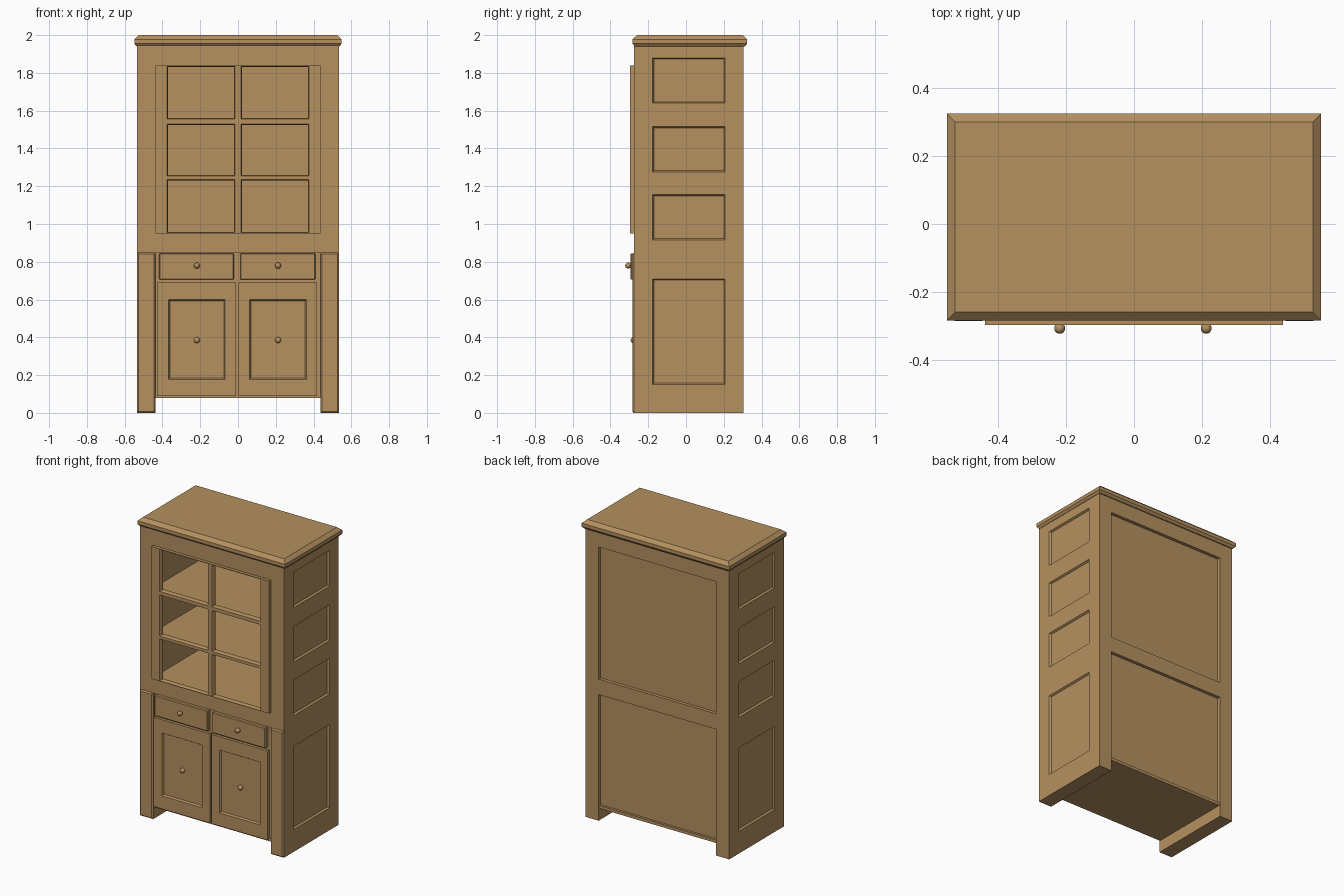
import bpy, bmesh
from mathutils import Matrix

if "Cube" in bpy.data.objects:
    bpy.data.objects.remove(bpy.data.objects["Cube"])

wood = bpy.data.materials.new("tan_wood")
wood.diffuse_color = (0.46, 0.28, 0.115, 1)
wood.use_nodes = True
wood.node_tree.nodes["Principled BSDF"].inputs["Base Color"].default_value = wood.diffuse_color

# (u, v, outward) frames for panelled slabs
FRONT = Matrix(((1, 0, 0), (0, 0, -1), (0, 1, 0)))
RIGHT = Matrix(((0, 0, 1), (1, 0, 0), (0, 1, 0)))
LEFT = Matrix(((0, 0, -1), (1, 0, 0), (0, 1, 0)))


def finish(bm, name):
    bmesh.ops.recalc_face_normals(bm, faces=bm.faces)
    me = bpy.data.meshes.new(name)
    bm.to_mesh(me)
    bm.free()
    me.materials.append(wood)
    ob = bpy.data.objects.new(name, me)
    bpy.context.collection.objects.link(ob)
    return ob


def box(name, x, y, z, bevel=0):
    bm = bmesh.new()
    bmesh.ops.create_cube(bm, size=1)
    for v in bm.verts:
        for i, (a, b) in enumerate((x, y, z)):
            v.co[i] = a if v.co[i] < 0 else b
    if bevel:
        bmesh.ops.bevel(bm, geom=bm.edges[:], offset=bevel, segments=1, affect='EDGES')
    return finish(bm, name)


def panelled(name, us, vs, cells, frame, offset, thick, inset=0.01, depth=0.012, hole=False):
    """Slab whose listed grid cells are recessed panels or open holes with a bevelled rim."""
    bm = bmesh.new()
    grid = [[bm.verts.new((u, v, 0)) for v in vs] for u in us]
    chosen = []
    for i in range(len(us) - 1):
        for j in range(len(vs) - 1):
            f = bm.faces.new((grid[i][j], grid[i + 1][j], grid[i + 1][j + 1], grid[i][j + 1]))
            if (i, j) in cells:
                chosen.append(f)
    bm.normal_update()
    bmesh.ops.inset_individual(bm, faces=chosen, thickness=inset, depth=0)
    for f in chosen:
        for v in f.verts:
            v.co.z = -depth
    if hole:
        bmesh.ops.delete(bm, geom=chosen, context='FACES_ONLY')
    new = bmesh.ops.extrude_face_region(bm, geom=bm.faces[:], use_keep_orig=True)
    for v in new["geom"]:
        if isinstance(v, bmesh.types.BMVert):
            v.co.z = -thick
    bmesh.ops.transform(bm, matrix=Matrix.Translation(offset) @ frame.to_4x4(), verts=bm.verts)
    return finish(bm, name)


def knob(name, x, y, z, r=0.016):
    bm = bmesh.new()
    bmesh.ops.create_uvsphere(bm, u_segments=20, v_segments=12, radius=r)
    bmesh.ops.translate(bm, vec=(x, y, z), verts=bm.verts)
    for f in bm.faces:
        f.smooth = True
    finish(bm, name)


# Side walls with four recessed panels, running down to form the feet
side_z = [0, .15, .71, .915, 1.155, 1.275, 1.515, 1.64, 1.88, 1.945]
for name, frame, x in (("right_side", RIGHT, .535), ("left_side", LEFT, -.535)):
    panelled(name, [-.275, -.177, .207, .305], side_z, [(1, j) for j in (1, 3, 5, 7)],
             frame, (x, 0, 0), .098)

# Carcass: top, middle and bottom boards, shelves and back panel
W = (-.437, .437)
box("top_board", W, (-.275, .305), (1.84, 1.945))
box("middle_board", W, (-.275, .305), (.848, .952))
box("bottom_board", W, (-.272, .298), (.08, .1))
box("back_panel", W, (.26, .283), (.09, 1.88))
box("lower_front_backing", W, (-.265, -.24), (.09, .85))
for i, z in enumerate((1.243, 1.54)):
    box(f"shelf_{i}", W, (-.26, .27), (z - .013, z + .013))

# Crown moulding from stacked rectangles: (inset, height)
bm = bmesh.new()
rings = []
for d, z in ((.012, 1.94), (0, 1.955), (0, 1.978), (.024, 2.0)):
    x, y0, y1 = .549 - d, -.283 + d, .324 - d
    rings.append([bm.verts.new(p) for p in ((-x, y0, z), (x, y0, z), (x, y1, z), (-x, y1, z))])
for a, b in zip(rings, rings[1:]):
    for k in range(4):
        n = (k + 1) % 4
        bm.faces.new((a[k], a[n], b[n], b[k]))
bm.faces.new(rings[0])
bm.faces.new(rings[-1])
finish(bm, "crown")

# Open glazed-style door: stiles and bars around six openings
panelled("display_door", [-.437, -.375, -.015, .015, .375, .437],
         [.951, .953, 1.235, 1.255, 1.53, 1.555, 1.836, 1.84],
         [(i, j) for i in (1, 3) for j in (1, 3, 5)], FRONT, (0, -.296, 0), .03,
         inset=.007, depth=.01, hole=True)

# Lower stiles, drawers, cupboard doors and knobs
for side, s, c in (("left", -1, -.218), ("right", 1, .212)):
    box(f"{side}_front_stile", sorted((s * .437, s * .535)), (-.284, -.262), (0, .848), .008)
    box(f"{side}_drawer", (c - .2, c + .197), (-.293, -.25), (.705, .845), .005)
    panelled(f"{side}_cupboard_door", [c - .21, c - .15, c + .15, c + .207],
             [.09, .178, .6, .69], [(1, 1)], FRONT, (0, -.284, 0), .03)
    knob(f"{side}_drawer_knob", c, -.306, .78)
    knob(f"{side}_door_knob", c, -.277, .385)
